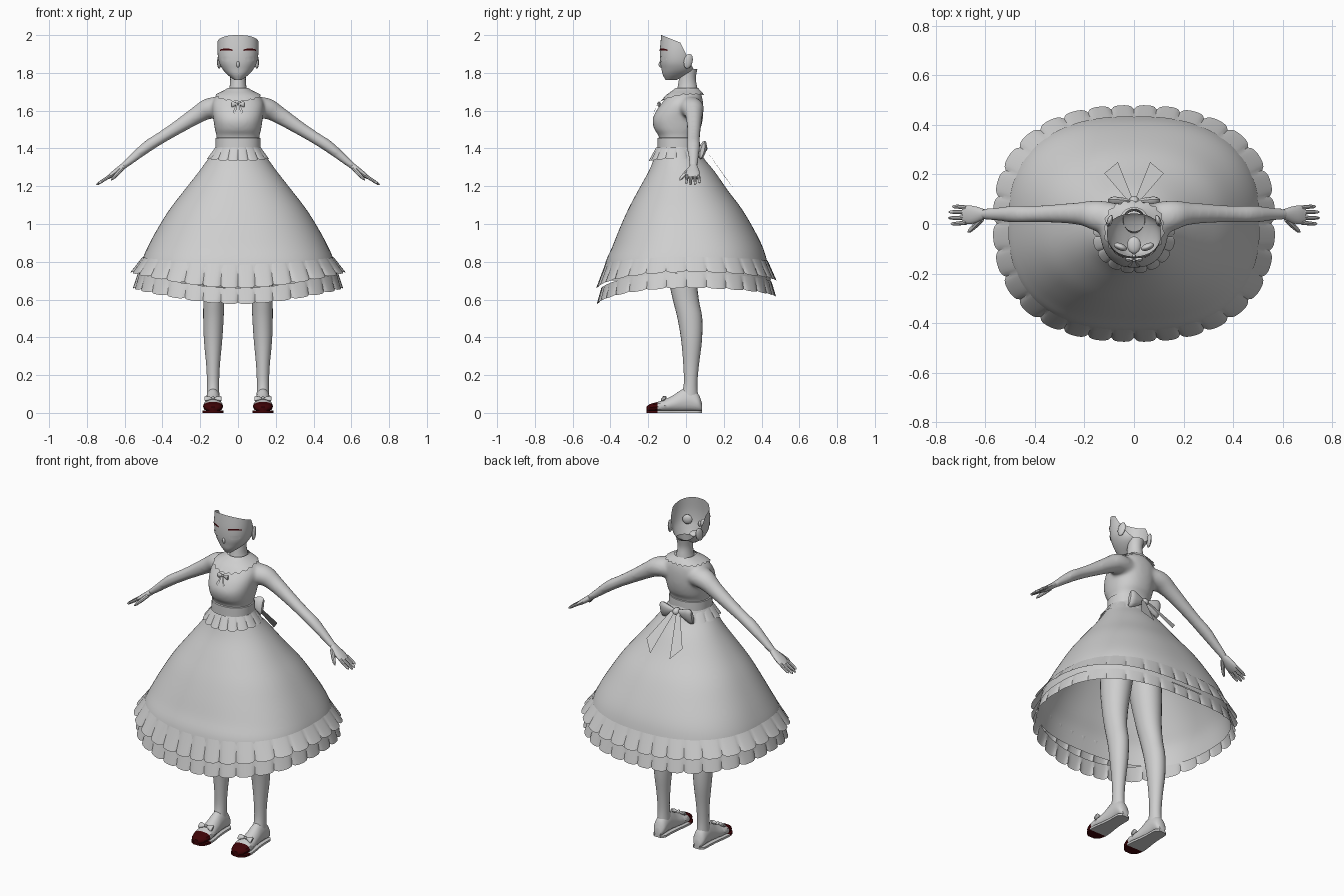
import bpy, bmesh, math
from mathutils import Vector, Matrix

if "Cube" in bpy.data.objects:
    bpy.data.objects.remove(bpy.data.objects["Cube"])

def material(name, rgb):
    m = bpy.data.materials.new(name)
    m.diffuse_color = (*rgb, 1)
    m.use_nodes = True
    m.node_tree.nodes["Principled BSDF"].inputs["Base Color"].default_value = m.diffuse_color
    return m

GREY = material("light_grey", (0.62, 0.62, 0.62))
RED = material("dark_red", (0.05, 0.001, 0.002))

def finish(name, bm, mats=(GREY,), angle=40):
    bmesh.ops.recalc_face_normals(bm, faces=bm.faces)
    me = bpy.data.meshes.new(name)
    bm.to_mesh(me)
    bm.free()
    for m in mats:
        me.materials.append(m)
    for p in me.polygons:
        p.use_smooth = True
    me.set_sharp_from_angle(angle=math.radians(angle))
    ob = bpy.data.objects.new(name, me)
    bpy.context.collection.objects.link(ob)
    return ob

def smooth(rows, k=4):
    """Catmull-Rom interpolation of table rows."""
    out = []
    for i in range(len(rows) - 1):
        p0, p1, p2, p3 = rows[max(i - 1, 0)], rows[i], rows[i + 1], rows[min(i + 2, len(rows) - 1)]
        for j in range(k):
            t = j / k
            out.append([b + 0.5 * t * (c - a + t * (2*a - 5*b + 4*c - d + t * (3*(b - c) + d - a)))
                        for a, b, c, d in zip(p0, p1, p2, p3)])
    return out + [list(rows[-1])]

def loft(rings, caps=(False, False), bm=None):
    bm = bm or bmesh.new()
    vs = [[bm.verts.new(p) for p in r] for r in rings]
    n = len(vs[0])
    for a, b in zip(vs, vs[1:]):
        for i in range(n):
            bm.faces.new((a[i], a[(i + 1) % n], b[(i + 1) % n], b[i]))
    for flag, r in zip(caps, (vs[0], vs[-1])):
        if flag:
            bm.faces.new(r)
    return bm

def oval(a, b, ang, e=2.0):
    c, s = math.cos(ang), math.sin(ang)
    r = (abs(c / a) ** e + abs(s / b) ** e) ** (-1 / e)
    return r * c, r * s

def level(z, a, yf, yb, e=2.0, cx=0.0, n=48):
    """Horizontal oval ring between front yf and back yb."""
    pts = []
    for i in range(n):
        x, y = oval(a, (yb - yf) / 2, 2 * math.pi * i / n, e)
        pts.append((cx + x, (yf + yb) / 2 + y, z))
    return pts

def tube(rows, n=16, bm=None):
    """Rows are x, y, z, radius along y, radius across."""
    rings = []
    for i, r in enumerate(rows):
        p = Vector(r[:3])
        t = (Vector(rows[min(i + 1, len(rows) - 1)][:3]) - Vector(rows[max(i - 1, 0)][:3])).normalized()
        up = t.cross(Vector((0, 1, 0))).normalized()
        side = up.cross(t)
        rings.append([p + side * r[3] * math.cos(2 * math.pi * k / n) + up * r[4] * math.sin(2 * math.pi * k / n)
                      for k in range(n)])
    return loft(rings, (True, True), bm)

def ellipsoid(name, loc, size, rot=(0, 0, 0)):
    bm = bmesh.new()
    bmesh.ops.create_uvsphere(bm, u_segments=16, v_segments=10, radius=1)
    bm.transform(Matrix.Translation(loc) @ Matrix.Rotation(rot[2], 4, 'Z') @ Matrix.Rotation(rot[0], 4, 'X')
                 @ Matrix.Diagonal((*size, 1)))
    return finish(name, bm)

PLEAT = (-1, .2, .7, .9, 1, 1, 1, .9, .7, .2)

def frill(name, pleats, cy, top, bottom, dip_front, dip_back, amp, e):
    """Band of flat tabs; top and bottom are z, half width, half depth; dips are (top, bottom)."""
    n, rings = pleats * 10, []
    for lev in range(5):
        t = lev / 4
        z, a, b = [p + (q - p) * t for p, q in zip(top, bottom)]
        ring = []
        for i in range(n):
            ang = 2 * math.pi * i / n
            w = PLEAT[i % 10]
            k = amp * w * (0.15 + 0.85 * t)
            x, y = oval(a + k, b + k, ang, e)
            d = dip_front if y < 0 else dip_back
            dz = (d[0] + (d[1] - d[0]) * t) * math.sin(ang) ** 2
            ring.append((x, cy + y, z - dz - amp * 0.6 * t * w))
        rings.append(ring)
    return finish(name, loft(rings), angle=30)

def bow(name, loc, w, h, d, tilt=0.0):
    """Two puffed loops and a knot, facing along y."""
    place = Matrix.Translation(loc) @ Matrix.Rotation(tilt, 4, 'X')
    prof = smooth([(0.05, .2, .25), (.4, .6, .8), (.8, 1, 1), (1, .85, .5)], 3)
    for s, side in ((-1, "left"), (1, "right")):
        rings = [[(s * w * x, d * dd * math.cos(k * math.pi / 6), h * hh * math.sin(k * math.pi / 6) - h * .25 * x)
                  for k in range(12)] for x, hh, dd in prof]
        bm = loft(rings, (True, True))
        bm.transform(place)
        finish(f"{name}_loop_{side}", bm)
    ellipsoid(name + "_knot", loc, (w * .2, d * 1.2, h * .4), (tilt, 0, 0))

def plate(name, pts):
    bm = bmesh.new()
    bm.faces.new([bm.verts.new(p) for p in pts])
    return finish(name, bm)

# Bodice and arms blended into one smooth skin
TORSO = smooth([(1.38, .11, -.14, .05), (1.46, .113, -.143, .055), (1.50, .122, -.167, .075), (1.55, .13, -.177, .088),
                (1.60, .137, -.157, .092), (1.645, .135, -.124, .09), (1.68, .11, -.096, .083),
                (1.70, .075, -.07, .072), (1.715, .05, -.05, .06)], 6)
bm = loft([level(*r, e=2.3) for r in TORSO], (True, True))
for s in (-1, 1):
    tube(smooth([(s * .06, .01, 1.615, .07, .06), (s * .15, .034, 1.612, .062, .056),
         (s * .22, .042, 1.575, .046, .046), (s * .33, .042, 1.505, .037, .036), (s * .41, .04, 1.455, .034, .032),
         (s * .48, .04, 1.41, .035, .031), (s * .56, .04, 1.345, .027, .023), (s * .62, .04, 1.296, .021, .017)]),
         20, bm)
body = finish("bodice_and_arms", bm)
skin = body.modifiers.new("blend", 'REMESH')
skin.mode, skin.voxel_size, skin.use_smooth_shade = 'VOXEL', .009, True
relax = body.modifiers.new("relax", 'SMOOTH')
relax.iterations, relax.factor = 10, .5

# Sash, skirt and frills
finish("sash", loft([level(z, .119 + o, -.15 - o, .06 + o, 2.2)
                     for z, o in ((1.395, -.008), (1.398, .001), (1.455, 0), (1.458, -.008))]))
skirt = smooth([(1.42, .112, -.145, .06, 2), (1.36, .148, -.165, .085, 2), (1.28, .205, -.197, .15, 2.1),
                (1.18, .283, -.252, .22, 2.2), (1.08, .36, -.305, .295, 2.3), (.98, .423, -.35, .355, 2.35),
                (.88, .477, -.39, .405, 2.45), (.80, .51, -.425, .43, 2.5), (.70, .53, -.445, .45, 2.5)])
finish("skirt", loft([level(*r, n=96) for r in skirt]))
frill("upper_hem_frill", 32, .002, (.825, .505, .43), (.75, .562, .47), (.04, .085), (.02, .045), .008, 2.45)
frill("lower_hem_frill", 32, .002, (.74, .53, .45), (.665, .55, .468), (.08, .085), (.045, .045), .007, 2.45)
frill("waist_frill", 16, -.05, (1.405, .12, .108), (1.348, .16, .143), (0, .012), (0, 0), .006, 2.1)

# Collar lying on the shoulders, lower at the front, with a wavy rim
rings = []
for lev in range(7):
    t, ring = lev / 6, []
    for i in range(120):
        ang = 2 * math.pi * i / 120
        z = 1.717 - t * (.034 + .036 * max(0, -math.sin(ang)) ** 1.5)
        j = next((k for k in range(1, len(TORSO)) if TORSO[k][0] >= z), len(TORSO) - 1)
        lo, hi = TORSO[j - 1], TORSO[j]
        f = (z - lo[0]) / (hi[0] - lo[0])
        a, yf, yb = [p + (q - p) * min(1, f) for p, q in zip(lo[1:], hi[1:])]
        off = .005 + .006 * t + (.004 * math.sin(ang * 20) if lev == 6 else 0)
        x, y = oval(a + off, (yb - yf) / 2 + off, ang, 2.3)
        ring.append((x, (yf + yb) / 2 + y, z + .003 - (.003 * math.sin(ang * 20) if lev == 6 else 0)))
    rings.append(ring)
finish("collar", loft(rings))

# Bows and ribbons
bow("neck_bow", (0, -.143, 1.637), .034, .015, .008)
bow("back_bow", (0, .09, 1.402), .105, .05, .02, -.25)
for s, side in ((-1, "left"), (1, "right")):
    plate(f"neck_ribbon_{side}", [(s * .002, -.15, 1.637), (s * .008, -.15, 1.637), (s * .028, -.17, 1.592),
                                  (s * .014, -.172, 1.583)])
    plate(f"back_ribbon_{side}", [(s * .005, .1, 1.40), (s * .03, .1, 1.40), (s * .12, .205, 1.25),
                                  (s * .065, .25, 1.19)])

# Head: open shell, cut away at the top and back
HEAD = smooth([(1.763, .02, -.108, -.05), (1.79, .055, -.123, .01), (1.82, .082, -.130, .045),
               (1.86, .101, -.137, .055), (1.92, .109, -.138, .06), (2.0, .107, -.131, .06)], 5)
bm = loft([level(*r, e=2.2) for r in HEAD], (True, False))
for co, no in (((0, -.13, 2.0), (0, .04, .1)), ((0, -.03, 1.96), (0, .12, .06))):
    bmesh.ops.bisect_plane(bm, geom=bm.verts[:] + bm.edges[:] + bm.faces[:], plane_co=co, plane_no=no,
                           clear_outer=True)
finish("head", bm)

def face_y(x, z):
    r = min(HEAD, key=lambda q: abs(q[0] - z))
    b = (r[3] - r[2]) / 2
    return (r[2] + r[3]) / 2 - b * (1 - min(.99, abs(x) / r[1]) ** 2.2) ** (1 / 2.2)

def face_strip(name, x0, x1, low, high, mat):
    bm, m = bmesh.new(), 12
    cols = []
    for i in range(m + 1):
        t = i / m
        x = x0 + (x1 - x0) * t
        cols.append([bm.verts.new((x, face_y(x, z) - .004, z)) for z in (low(t), high(t))])
    for a, b in zip(cols, cols[1:]):
        bm.faces.new((a[0], b[0], b[1], a[1]))
    return finish(name, bm, (mat,))

arch = lambda t: math.sqrt(max(.02, 1 - (2 * t - 1) ** 2))
for s, side in ((-1, "left"), (1, "right")):
    face_strip(f"brow_{side}", s * .03, s * .094, lambda t: 1.916 + .003 * arch(t), lambda t: 1.922 + .007 * arch(t), RED)
    face_strip(f"eye_{side}", s * .035, s * .088, lambda t: 1.872 - .012 * arch(t), lambda t: 1.873 + .015 * arch(t), GREY)
    ellipsoid(f"eyeball_{side}", (s * .055, -.092, 1.873), (.028, .014, .028), (0, 0, s * .4))
    ellipsoid(f"ear_{side}", (s * .098, .012, 1.862), (.011, .024, .04), (-.25, 0, s * .3))
ellipsoid("nose", (0, -.133, 1.845), (.009, .012, .017))
ellipsoid("mouth_inside", (0, -.085, 1.805), (.028, .035, .015))
finish("neck", loft([level(*r, n=32) for r in smooth([(1.68, .06, -.055, .066), (1.72, .046, -.045, .06),
       (1.77, .041, -.037, .052), (1.82, .045, -.03, .06)])]))

for s, side in ((-1, "left"), (1, "right")):
    # Palm, fingers and thumb
    finish(f"palm_{side}", tube(smooth([(s * .605, .04, 1.308, .02, .016), (s * .635, .038, 1.284, .032, .016),
         (s * .665, .037, 1.262, .038, .014), (s * .69, .037, 1.245, .034, .009)], 3)))
    for f, (y, length) in enumerate(((.006, .85), (.026, 1), (.047, .97), (.066, .78))):
        dx, dz, yt = s * .07 * length, -.046 * length, y + (y - .037) * .15
        finish(f"finger_{f + 1}_{side}", tube([(s * .677, y, 1.255, .009, .009)] + [
            (s * .68 + dx * k, yt, 1.253 + dz * k, r, r) for k, r in ((.6, .008), (.9, .0065), (1, .002))], 8))
    finish(f"thumb_{side}", tube([(s * .615, .02, 1.292, .012, .012), (s * .64, -.005, 1.265, .012, .011),
         (s * .662, -.026, 1.242, .009, .008), (s * .672, -.033, 1.232, .002, .002)], 8))

    # Leg up to the hip
    leg = smooth([(.08, .132, .034, -.03, .065), (.15, .132, .032, -.012, .06), (.25, .132, .036, -.014, .068),
                  (.38, .132, .048, -.025, .084), (.50, .13, .054, -.045, .086), (.60, .128, .056, -.07, .068),
                  (.72, .12, .068, -.095, .058), (.90, .105, .085, -.12, .07), (1.08, .085, .085, -.12, .085)])
    finish(f"leg_{side}", loft([level(z, a, yf, yb, 2, s * cx, 24) for z, cx, a, yf, yb in leg], (True, True)))

    # Shoe and sole with a coloured toe, and a bow
    shoe = smooth([(.085, .02, .05), (.065, .036, .10), (.02, .038, .135), (-.02, .04, .125), (-.06, .044, .098),
                   (-.10, .05, .077), (-.15, .053, .058), (-.19, .043, .047), (-.21, .018, .032)])
    rings, soles = [], []
    for y, w, top in shoe:
        h = (top - .008) / 2
        pts = [oval(w, h, 2 * math.pi * k / 20, 2.5) for k in range(20)]
        rings.append([(s * .132 + px * (1 - .3 * max(0, pz / h) * (y > -.12)), y, .008 + h + pz) for px, pz in pts])
        soles.append([(s * .132 + k * w * 1.06, y, z) for k, z in ((-1, 0), (1, 0), (1, .012), (-1, .012))])
    for part, sections in (("shoe", rings), ("sole", soles)):
        ob = finish(f"{part}_{side}", loft(sections, (True, True)), (GREY, RED))
        for p in ob.data.polygons:
            p.material_index = int(p.center.y < -.15)
    bow(f"shoe_bow_{side}", (s * .132, -.115, .078), .045, .018, .01, -.9)
